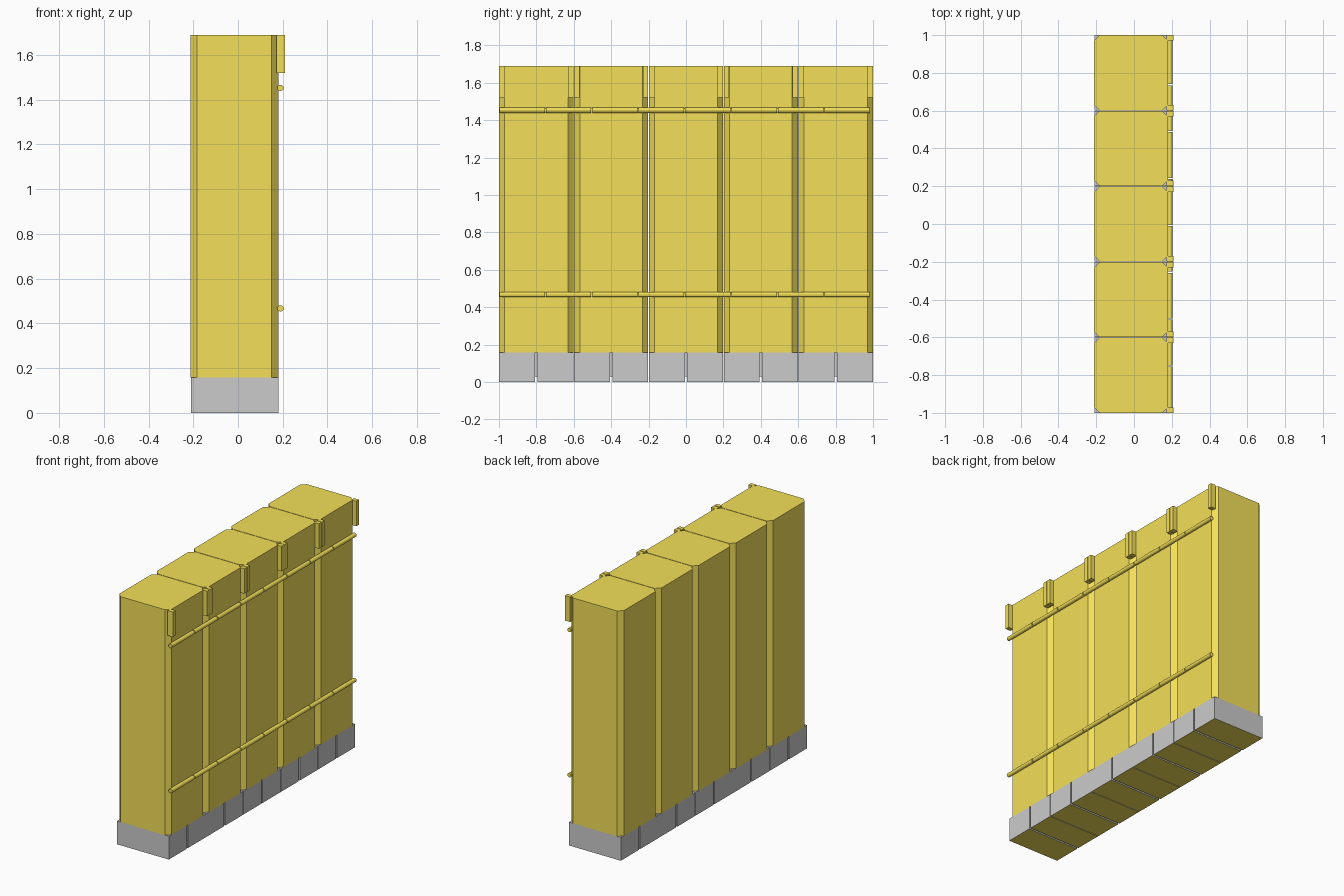
import bpy, bmesh, math
from mathutils import Matrix

if "Cube" in bpy.data.objects:
    bpy.data.objects.remove(bpy.data.objects["Cube"])

yellow = bpy.data.materials.new("yellow")
yellow.diffuse_color = (0.9, 0.74, 0.1, 1)
yellow.use_nodes = True
yellow.node_tree.nodes["Principled BSDF"].inputs["Base Color"].default_value = yellow.diffuse_color


def finish(bm, name, mats):
    bmesh.ops.recalc_face_normals(bm, faces=bm.faces)
    me = bpy.data.meshes.new(name)
    bm.to_mesh(me)
    bm.free()
    for m in mats:
        me.materials.append(m)
    ob = bpy.data.objects.new(name, me)
    bpy.context.collection.objects.link(ob)
    return ob


def box(name, x0, x1, y0, y1, z0, z1, mats=(yellow,), yellow_base=False):
    bm = bmesh.new()
    bmesh.ops.create_cube(bm, size=1, matrix=Matrix.Translation(
        ((x0 + x1) / 2, (y0 + y1) / 2, (z0 + z1) / 2))
        @ Matrix.Diagonal((x1 - x0, y1 - y0, z1 - z0, 1)))
    if yellow_base:
        for f in bm.faces:
            if f.normal.z < -0.5:
                f.material_index = 1
    return finish(bm, name, mats)


def column(name, x0, x1, y0, y1, z0, z1, c):
    # upright block with four chamfered vertical corners
    pts = [(x0 + c, y0), (x1 - c, y0), (x1, y0 + c), (x1, y1 - c),
           (x1 - c, y1), (x0 + c, y1), (x0, y1 - c), (x0, y0 + c)]
    bm = bmesh.new()
    face = bm.faces.new([bm.verts.new((x, y, z0)) for x, y in pts])
    ext = bmesh.ops.extrude_face_region(bm, geom=[face], use_keep_orig=True)
    top = [v for v in ext["geom"] if isinstance(v, bmesh.types.BMVert)]
    bmesh.ops.translate(bm, verts=top, vec=(0, 0, z1 - z0))
    return finish(bm, name, [yellow])


GAP = 0.002
for i in range(5):
    y0 = -1 + 0.4 * i + (GAP if i else 0)
    y1 = -0.6 + 0.4 * i - (GAP if i < 4 else 0)
    mid = -0.8 + 0.4 * i
    # main cabinet module
    column("cabinet_body", -0.213, 0.18, y0, y1, 0.158, 1.69, 0.03)
    # latch tabs at both upper front corners
    for a, b in ((y0, y0 + 0.029), (y1 - 0.029, y1)):
        box("corner_tab", 0.172, 0.21, a, b, 1.52, 1.69)
    # two grey plinth blocks joined by a recessed web
    for a, b in ((y0, mid - 0.006), (mid + 0.006, y1)):
        box("plinth_block", -0.21, 0.18, a, b, 0, 0.158, (None, yellow), True)
    box("plinth_web", -0.2, 0.17, mid - 0.006, mid + 0.006, 0.03, 0.158, ())

# two horizontal rails, each made of eight short rods
STEP = 1.985 / 8
for z in (0.467, 1.453):
    for k in range(8):
        bm = bmesh.new()
        bmesh.ops.create_cone(
            bm, cap_ends=True, segments=12, radius1=0.014, radius2=0.014,
            depth=STEP - 0.006,
            matrix=Matrix.Translation((0.19, -1 + STEP * (k + 0.5), z))
            @ Matrix.Rotation(math.pi / 2, 4, 'X'))
        finish(bm, "rail_rod", [yellow])
